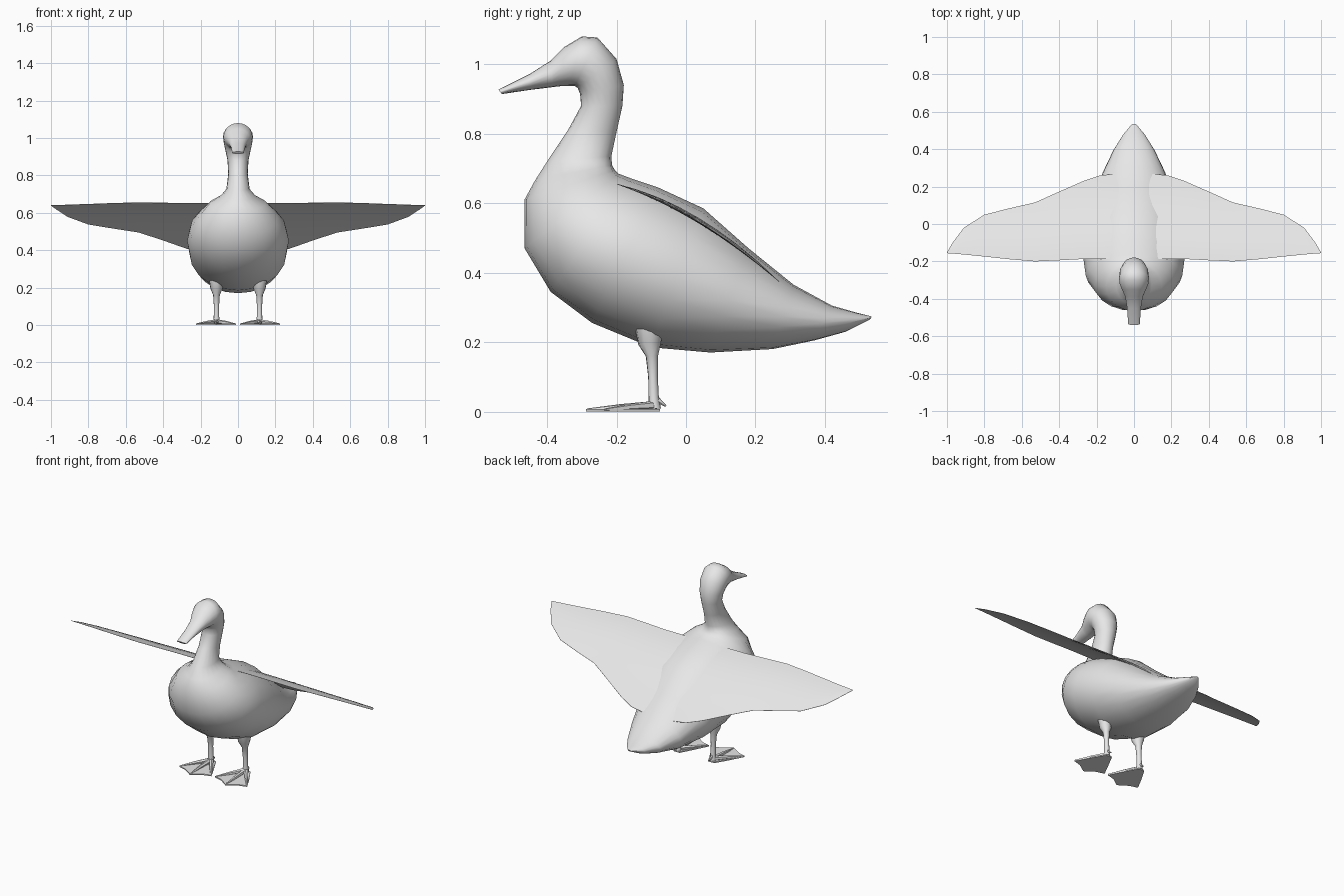
import bpy, bmesh, math
from mathutils import Vector

cube = bpy.data.objects.get("Cube")
if cube:
    bpy.data.objects.remove(cube)

grey = bpy.data.materials.new("plain_grey")
grey.use_nodes = True
grey.diffuse_color = (0.8, 0.8, 0.8, 1)
grey.node_tree.nodes["Principled BSDF"].inputs["Base Color"].default_value = (0.8, 0.8, 0.8, 1)


def finish(name, bm, angle=50, mirror=False):
    """Turn a bmesh into a smooth shaded object, optionally mirrored across x."""
    bmesh.ops.recalc_face_normals(bm, faces=bm.faces)
    mesh = bpy.data.meshes.new(name)
    bm.to_mesh(mesh)
    bm.free()
    mesh.materials.append(grey)
    mesh.shade_smooth()
    mesh.set_sharp_from_angle(angle=math.radians(angle))
    obj = bpy.data.objects.new(name, mesh)
    bpy.context.collection.objects.link(obj)
    if mirror:
        obj.modifiers.new("Mirror", 'MIRROR').use_mirror_merge = False
    return obj


def loft(bm, rings):
    """Skin a list of closed point rings and cap both ends."""
    rows = [[bm.verts.new(p) for p in ring] for ring in rings]
    n = len(rows[0])
    for a, b in zip(rows, rows[1:]):
        for i in range(n):
            j = (i + 1) % n
            bm.faces.new((a[i], a[j], b[j], b[i]))
    bm.faces.new(rows[0])
    bm.faces.new(rows[-1][::-1])


def oval(centre, u, v, sides):
    turns = [2 * math.pi * i / sides for i in range(sides)]
    return [centre + u * math.cos(t) + v * math.sin(t) for t in turns]


def tube(bm, points, radii, sides=8):
    """Tapered limb through the points."""
    points = [Vector(p) for p in points]
    axis = (points[-1] - points[0]).normalized()
    u = axis.orthogonal().normalized()
    v = axis.cross(u)
    loft(bm, [oval(p, u * r, v * r, sides) for p, r in zip(points, radii)])


# Body, neck, head and beak: underside y, z, upper side y, z, half width
sections = [
    (.53, .265, .535, .274, .012),
    (.46, .23, .49, .285, .06),
    (.37, .205, .42, .305, .11),
    (.25, .18, .31, .365, .165),
    (.07, .17, .18, .47, .22),
    (-.10, .185, .05, .585, .26),
    (-.27, .255, -.08, .645, .272),
    (-.39, .345, -.16, .672, .258),
    (-.465, .47, -.195, .685, .21),
    (-.465, .61, -.205, .695, .15),
    (-.435, .665, -.213, .71, .095),
    (-.40, .72, -.215, .735, .062),
    (-.34, .81, -.20, .805, .052),
    (-.302, .88, -.183, .88, .056),
    (-.305, .915, -.179, .94, .066),
    (-.312, .932, -.20, 1.015, .076),
    (-.32, .937, -.255, 1.077, .08),
    (-.335, .937, -.30, 1.08, .077),
    (-.36, .937, -.35, 1.05, .062),
    (-.385, .934, -.39, 1.01, .047),
    (-.45, .926, -.45, .972, .037),
    (-.53, .914, -.54, .927, .031),
]
bm = bmesh.new()
rings = []
for y0, z0, y1, z1, w in sections:
    low, high = Vector((0, y0, z0)), Vector((0, y1, z1))
    rings.append(oval((low + high) / 2, (high - low) / 2, Vector((w, 0, 0)), 20))
loft(bm, rings)
finish("body", bm)

# Wings: one thin cambered sheet; span x, leading y, trailing y
stations = [
    (0, -.17, .27), (.1, -.185, .268), (.18, -.187, .26), (.27, -.187, .23),
    (.4, -.194, .173), (.53, -.2, .115), (.67, -.188, .083), (.8, -.174, .05),
    (.91, -.163, -.02), (.97, -.158, -.1), (1, -.156, -.152),
]


def wing_height(y):
    t = y + .2
    return .655 - .32 * t - .6 * t * t


def wing_ring(x, lead, trail, steps=8):
    ys = [lead + (trail - lead) * i / steps for i in range(steps + 1)]
    thick = .013 * (1 - abs(x)) + .001
    top, under = [], []
    for i, y in enumerate(ys):
        bulge = thick * math.sin(math.pi * i / steps) ** .7 if 0 < i < steps else .001
        top.append((x, y, wing_height(y) + bulge))
        under.append((x, y, wing_height(y) - bulge * .3))
    return top + under[::-1]


bm = bmesh.new()
span = [(-x, a, b) for x, a, b in stations[:0:-1]] + stations
loft(bm, [wing_ring(*s) for s in span])
finish("wings", bm, 40)

# Legs
bm = bmesh.new()
tube(bm, [(.115, -.105, .24), (.115, -.105, .195), (.115, -.098, .16),
          (.115, -.095, .1), (.115, -.093, .04), (.115, -.09, .008)],
     [.042, .033, .018, .014, .015, .018], 10)
finish("legs", bm, mirror=True)

# Webbed feet: flat sheet with three toe ridges and a back spur
bm = bmesh.new()
outline = [(.095, -.075), (.135, -.075), (.18, -.15), (.225, -.235), (.175, -.25),
           (.118, -.288), (.065, -.25), (.012, -.235), (.055, -.15)]
loft(bm, [[(x, y, z) for x, y in outline] for z in (0, .007)])
for tip in ((.222, -.233), (.118, -.285), (.015, -.233)):
    mid = ((tip[0] + .115) / 2, (tip[1] - .09) / 2, .012)
    tube(bm, [(.115, -.09, .017), mid, (*tip, .005)], [.014, .01, .004], 6)
tube(bm, [(.115, -.085, .035), (.115, -.058, .016)], [.01, .003], 6)
finish("webbed_feet", bm, 35, mirror=True)
